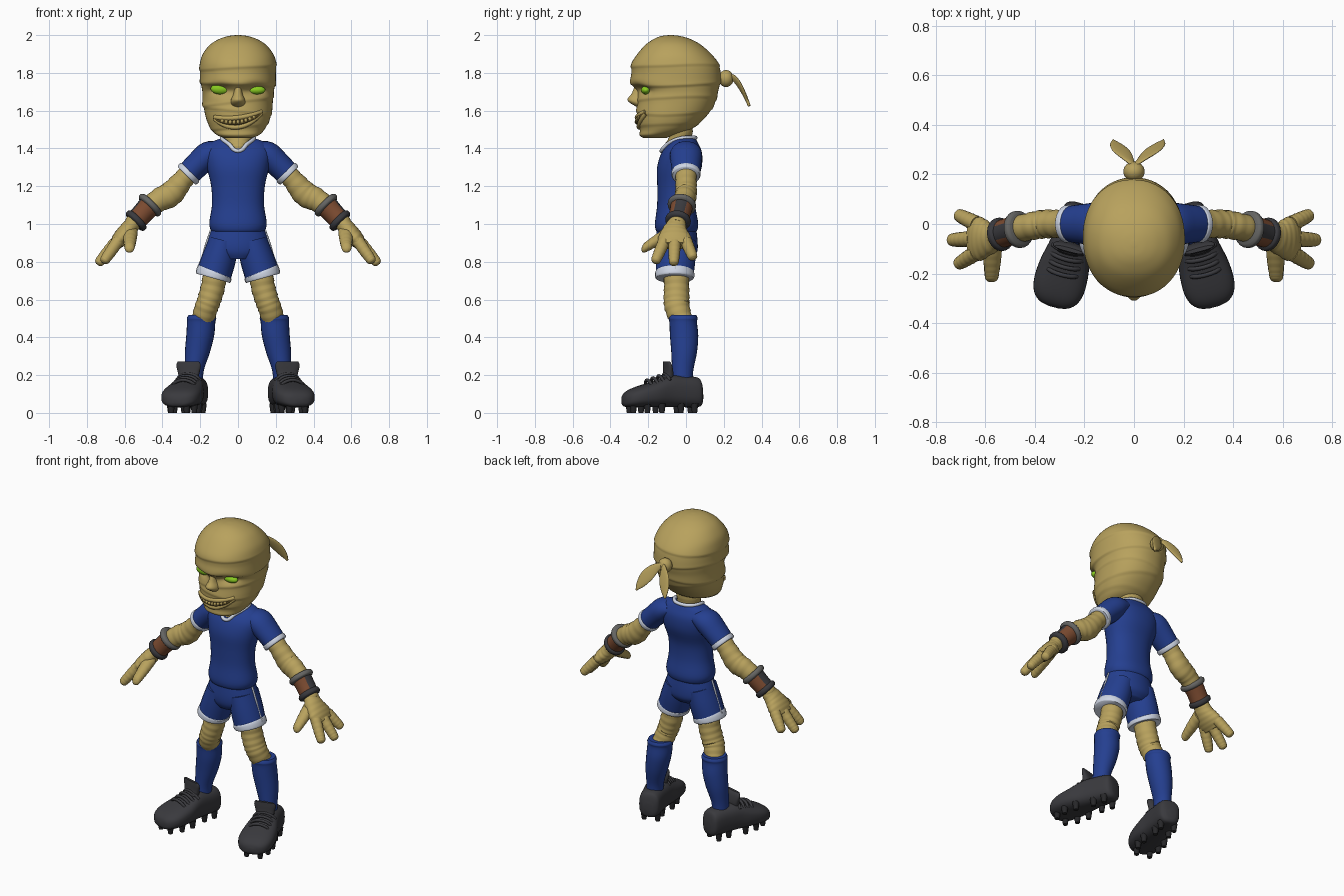
import bpy, bmesh, math
from mathutils import Vector

if "Cube" in bpy.data.objects:
    bpy.data.objects.remove(bpy.data.objects["Cube"], do_unlink=True)

X, Y, Z = Vector((1, 0, 0)), Vector((0, 1, 0)), Vector((0, 0, 1))
FLAT, UPRIGHT = (X, Y), (X, Z)


def material(name, *rgb):
    m = bpy.data.materials.new(name)
    m.use_nodes = True
    m.diffuse_color = (*rgb, 1)
    m.node_tree.nodes["Principled BSDF"].inputs["Base Color"].default_value = (*rgb, 1)
    return m


CLOTH = material("tan bandage", .48, .36, .11)
BLUE = material("blue kit", .018, .05, .28)
WHITE = material("white trim", .62, .67, .78)
BLACK = material("charcoal", .042, .042, .048)
SOLE = material("black studs", .02, .02, .022)
BROWN = material("brown leather", .2, .07, .03)
GREY = material("grey rim", .13, .13, .125)
GREEN = material("green eye", .25, .6, .015)
DARK = material("dark mouth", .12, .08, .02)


def smooth(rings, k):
    """Catmull-Rom resampling of a list of rings."""
    out, last = [], len(rings) - 1
    for i in range(last):
        p0, p1, p2, p3 = (rings[min(max(i + j, 0), last)] for j in (-1, 0, 1, 2))
        for s in range(k):
            t = s / k
            out.append(tuple(
                b + .5 * t * (c - a + t * (2 * a - 5 * b + 4 * c - d + t * (3 * (b - c) + d - a)))
                for a, b, c, d in zip(p0, p1, p2, p3)))
    return out + [tuple(rings[-1])]


def wrapped(rings, amount=.07, step=4):
    """Turn a smooth limb into overlapping bandage turns."""
    res = []
    for i, (x, y, z, a, b) in enumerate(smooth(rings, 2 * step)):
        f = 1 - amount / 2 + amount * (i % step) / step
        res.append((x, y, z, a * f, b * f))
    return res


def finish(ob, mat, angle=50):
    ob.data.materials.clear()
    ob.data.materials.append(mat)
    bpy.ops.object.select_all(action='DESELECT')
    ob.select_set(True)
    bpy.context.view_layer.objects.active = ob
    bpy.ops.object.shade_smooth_by_angle(angle=math.radians(angle))
    return ob


def loft(name, rings, mat, axes=None, n=24, p=2, side=1, k=4):
    """Skin through rings of (x, y, z, half width, half depth)."""
    rings = smooth(rings, k) if k > 1 else rings
    bm, rows = bmesh.new(), []
    pts = [Vector(r[:3]) for r in rings]
    for i, r in enumerate(rings):
        d = (pts[min(i + 1, len(pts) - 1)] - pts[max(i - 1, 0)]).normalized()
        if axes:
            u, v = axes
        else:
            v = (Y - d * d.y).normalized()
            u = v.cross(d)
        row = []
        for j in range(n):
            c, s = math.cos(math.tau * j / n), math.sin(math.tau * j / n)
            c = math.copysign(abs(c) ** (2 / p), c)
            s = math.copysign(abs(s) ** (2 / p), s)
            q = pts[i] + u * r[3] * c + v * r[4] * s
            row.append(bm.verts.new((q.x * side, q.y, q.z)))
        rows.append(row)
    for a, b in zip(rows, rows[1:]):
        for j in range(n):
            bm.faces.new((a[j], a[(j + 1) % n], b[(j + 1) % n], b[j]))
    bm.faces.new(rows[0])
    bm.faces.new(rows[-1])
    bmesh.ops.recalc_face_normals(bm, faces=bm.faces)
    me = bpy.data.meshes.new(name)
    bm.to_mesh(me)
    bm.free()
    ob = bpy.data.objects.new(name, me)
    bpy.context.collection.objects.link(ob)
    return finish(ob, mat)


def ball(name, loc, scale, mat):
    bpy.ops.mesh.primitive_uv_sphere_add(segments=24, ring_count=14, radius=1, location=loc)
    ob = bpy.context.object
    ob.name, ob.scale = name, scale
    return finish(ob, mat)


def cord(name, pts, r, mat, cyclic=False):
    cu = bpy.data.curves.new(name, 'CURVE')
    cu.dimensions, cu.bevel_depth, cu.bevel_resolution = '3D', r, 2
    cu.resolution_u, cu.use_fill_caps = 6, True
    sp = cu.splines.new('BEZIER')
    sp.bezier_points.add(len(pts) - 1)
    for b, q in zip(sp.bezier_points, pts):
        b.co, b.handle_left_type, b.handle_right_type = q, 'AUTO', 'AUTO'
    sp.use_cyclic_u = cyclic
    ob = bpy.data.objects.new(name, cu)
    bpy.context.collection.objects.link(ob)
    bpy.ops.object.select_all(action='DESELECT')
    ob.select_set(True)
    bpy.context.view_layer.objects.active = ob
    bpy.ops.object.convert(target='MESH')
    return finish(bpy.context.object, mat)


# Head: egg-shaped skull, then eye sockets and bandage edges pushed into it
HEAD = smooth([(0, cy, z, a, b) for z, cy, a, b in (
    (1.455, -.165, .07, .06), (1.47, -.155, .11, .09), (1.5, -.11, .14, .135),
    (1.55, -.085, .165, .172), (1.6, -.065, .178, .195), (1.65, -.05, .184, .205),
    (1.7, -.045, .188, .213), (1.745, -.055, .196, .235), (1.8, -.053, .2, .235),
    (1.85, -.058, .2, .228), (1.9, -.062, .186, .195), (1.95, -.068, .147, .145),
    (1.98, -.074, .098, .095), (1.995, -.08, .05, .05), (2, -.08, .01, .01))], 7)
head = loft("head", HEAD, CLOTH, FLAT, n=72, p=2.15, k=1)
for v in head.data.vertices:
    x, y, z = v.co
    out = 0
    for edge, tilt, amount in ((1.825, .06, .007), (1.735, -.04, .010), (1.645, .12, .007),
                               (1.595, -.12, .007), (1.51, .1, .006)):
        t = z - edge - tilt * x - .006 * math.sin(9 * y)
        if t > 0 and z < 1.95:
            out += amount * min(t / .01, 1) * math.exp(-t / .03)
    v.co += Vector((x, y + .06, 0)).normalized() * out
    if y < -.1:
        v.co.y += .035 * math.exp(-((abs(x) - .095) / .05) ** 2 - ((z - 1.712) / .028) ** 2)


def face(x, z, off=0):
    """Point on the front of the head."""
    r = min(HEAD, key=lambda q: abs(q[2] - z))
    return (x, r[1] - r[4] * (1 - abs(x / r[3]) ** 2.15) ** (1 / 2.15) - off, z)


ball("right_eye", (-.09, -.214, 1.716), (.055, .026, .03), GREEN)
ball("left_eye", (.097, -.212, 1.709), (.048, .026, .023), GREEN)
loft("nose", [(0, -.245, 1.735, .018, .025), (0, -.248, 1.69, .024, .04), (0, -.255, 1.66, .036, .055),
              (0, -.25, 1.64, .038, .045), (0, -.24, 1.62, .025, .02)], CLOTH, FLAT)


# Mouth: lopsided grin with lips and teeth
def grin(x, lift):
    return 1.537 + 2.5 * x * x + .12 * x + lift * (1 - (x / .135) ** 2)


xs = [i * .0205 for i in range(-6, 7)]
cord("mouth_slit", [face(x, grin(x, 0), 0) for x in xs], .013, DARK)
cord("upper_lip", [face(x, grin(x, .026), 0) for x in xs], .013, CLOTH)
cord("lower_lip", [face(x, grin(x, -.024), 0) for x in xs], .013, CLOTH)
for i, x in enumerate(xs[2:-2]):
    ball(f"tooth_{i + 1}", face(x, grin(x, .004), .008), (.009, .008, .011), CLOTH)

# Bandage knot and two tails behind the head
ball("knot", (0, .212, 1.77), (.043, .04, .045), CLOTH)
for name, tx in (("left_tail", .12), ("right_tail", -.085)):
    loft(name, [(tx * t, .235 + .1 * t, 1.785 - .05 * t - .11 * t * t, a, .008)
                for t, a in ((0, .012), (.3, .028), (.6, .038), (.85, .026), (1, .004))], CLOTH)

# Neck and shirt
loft("neck", wrapped([(0, -.06, 1.38, .045, .058), (0, -.045, 1.42, .06, .068),
                      (0, -.03, 1.46, .074, .062), (0, -.03, 1.54, .08, .07)], .05), CLOTH, FLAT, k=1)
loft("shirt", [(0, cy, z, a, b) for z, cy, a, b in (
    (.96, -.05, .138, .105), (.975, -.05, .147, .112), (1.01, -.05, .152, .114), (1.1, -.052, .138, .101),
    (1.2, -.05, .142, .102), (1.3, -.035, .165, .118), (1.38, -.022, .176, .106),
    (1.43, -.012, .145, .075), (1.453, -.008, .09, .058))], BLUE, FLAT, n=40, p=2.2)
cord("collar", [(0, -.13, 1.387), (.05, -.095, 1.425), (.085, -.03, 1.453), (.06, .03, 1.457),
                (0, .05, 1.457), (-.06, .03, 1.457), (-.085, -.03, 1.453), (-.05, -.095, 1.425)],
     .011, WHITE, True)

# Shorts seat
loft("shorts_seat", [(0, -.05, .975, .14, .104), (0, -.05, .9, .163, .112),
                     (0, -.05, .85, .155, .108), (0, -.055, .815, .1, .085)], BLUE, FLAT, n=36)

for side, s in (("left", 1), ("right", -1)):
    def part(name, rings, mat, **kw):
        return loft(f"{side}_{name}", rings, mat, side=s, **kw)

    # Shorts leg, hem and side piping
    part("shorts_leg", [(.075, -.052, .91, .08, .104), (.1, -.055, .82, .09, .105),
                        (.128, -.06, .73, .092, .1)], BLUE)
    part("shorts_hem", [(.122, -.06, .748, .092, .1), (.125, -.06, .74, .096, .104),
                        (.131, -.06, .72, .096, .104), (.133, -.06, .713, .092, .1)], WHITE)
    cord(f"{side}_shorts_piping", [(s * x, -.06, z) for x, z in
                                   ((.143, .965), (.166, .9), (.19, .82), (.215, .76))], .006, WHITE)
    # Leg and sock
    part("leg", wrapped([(.12, -.055, .78, .06, .068), (.13, -.05, .68, .064, .067),
                         (.152, -.05, .6, .063, .069), (.17, -.045, .55, .062, .066),
                         (.19, -.02, .48, .06, .06)]), CLOTH, k=1)
    part("sock", [(.235, -.02, .14, .05, .055), (.232, -.018, .22, .05, .056),
                  (.215, -.01, .32, .066, .068), (.2, -.01, .41, .074, .075),
                  (.195, -.015, .48, .075, .073), (.193, -.015, .5, .078, .077),
                  (.193, -.015, .517, .07, .07)], BLUE, axes=FLAT)

    # Boot, built along -y and turned outwards
    boot = [loft(f"{side}_boot", [(0, y, (lo + hi) / 2, a, (hi - lo) / 2) for y, a, lo, hi in (
        (.066, .03, .05, .12), (.055, .055, .035, .172), (.03, .066, .03, .19), (-.05, .075, .03, .197),
        (-.12, .085, .03, .197), (-.2, .102, .03, .167), (-.28, .105, .03, .142), (-.33, .09, .03, .122),
        (-.358, .06, .035, .1), (-.368, .02, .05, .075))], BLACK, UPRIGHT, n=32, p=2.7)]
    boot.append(loft(f"{side}_tongue", [(0, -.14, .15, .05, .035), (0, -.12, .2, .056, .024),
                                        (0, -.122, .25, .067, .016), (0, -.128, .272, .058, .008)],
                     BLACK, FLAT, p=2.6))
    for i in range(4):
        y, h = -.135 - .032 * i, .2 - .011 * i
        boot.append(cord(f"{side}_lace_{i + 1}", [(-.068, y + .01, h - .03), (-.035, y, h),
                                                  (.035, y, h), (.068, y + .01, h - .03)], .009, BLACK))
    for i, y in enumerate((.015, -.06, -.17, -.25, -.32)):
        for e in (-1, 1):
            w = e * (.042 if i in (0, 1, 4) else .065)
            boot.append(loft(f"{side}_stud_{i + 1}_{'outer' if e == s else 'inner'}",
                             [(w, y, 0, .014, .014), (w, y, .05, .021, .021)], SOLE, FLAT, n=12, k=1))
    for ob in boot:
        ob.location = (s * .23, .02, 0)
        ob.rotation_euler.z = s * math.radians(15)

    # Sleeve and cuff
    part("sleeve", [(.09, 0, 1.39, .045, .07), (.15, 0, 1.37, .07, .085), (.21, 0, 1.318, .068, .08),
                    (.266, 0, 1.262, .064, .072)], BLUE)
    part("cuff", [(.252, 0, 1.276, .066, .074), (.256, 0, 1.272, .07, .077),
                  (.268, 0, 1.26, .07, .077), (.273, 0, 1.255, .065, .073)], WHITE)
    # Arm with wrist guard
    part("arm", wrapped([(.23, 0, 1.3, .05, .055), (.29, 0, 1.235, .055, .056), (.355, 0, 1.16, .067, .058),
                         (.42, -.01, 1.125, .062, .056), (.5, -.03, 1.065, .05, .05),
                         (.565, -.05, .995, .043, .045)]), CLOTH, k=1)
    guard = part("wrist_guard", [(.465, -.022, 1.1, .062, .06), (.5, -.03, 1.062, .057, .057),
                                 (.54, -.042, 1.018, .056, .056)], BROWN)
    guard.data.materials.append(BLACK)
    outward = Vector((s * .72, 0, .69))
    for f in guard.data.polygons:
        f.material_index = int(f.normal.dot(outward) > .88)
    for name, (x, y, z), r, mat in (("upper_rim", (.466, -.022, 1.1), .076, GREY),
                                    ("lower_rim", (.539, -.042, 1.018), .068, BLACK)):
        part(name, [(x + .7 * t, y - .15 * t, z - .7 * t, r * f, r * f)
                    for t, f in ((-.017, .85), (-.01, .97), (0, 1), (.01, .97), (.017, .85))], mat)

    # Hand: palm, three fingers and a thumb
    part("palm", wrapped([(.55, -.045, 1.01, .04, .045), (.585, -.058, .965, .046, .068),
                          (.625, -.06, .92, .043, .09), (.655, -.06, .885, .03, .08)], .05), CLOTH, k=1)
    for name, base, tip in (("back_finger", (.635, 0, .91), (.715, .04, .815)),
                            ("middle_finger", (.65, -.06, .9), (.745, -.065, .785)),
                            ("front_finger", (.635, -.115, .91), (.715, -.165, .795)),
                            ("thumb", (.57, -.08, .96), (.575, -.235, .865))):
        a, b = Vector(base), Vector(tip)
        if name == "thumb":
            # Nearly along y, so drawn as a tapered strand of upright rings
            pts = [(*a.lerp(b, t), r, r) for t, r in ((0, .04), (.4, .036), (.75, .03), (.93, .024), (1, .008))]
            part(name, wrapped(pts, .06), CLOTH, axes=UPRIGHT, n=16, k=1)
        else:
            pts = [(*a.lerp(b, t), r, r) for t, r in ((0, .033), (.4, .031), (.75, .028), (.93, .023), (1, .008))]
            part(name, wrapped(pts, .06), CLOTH, n=16, k=1)
